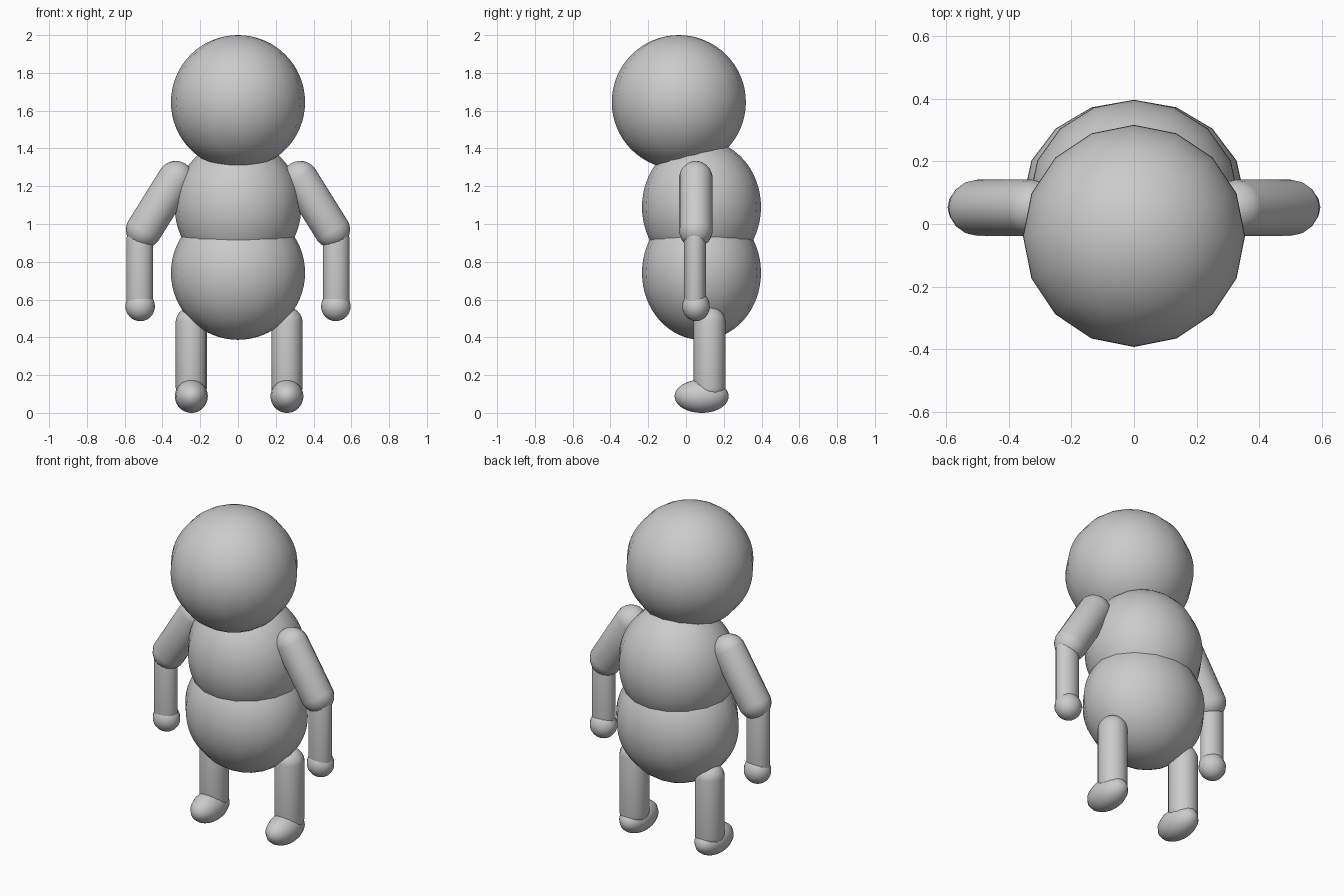
import bpy, bmesh
from mathutils import Vector, Matrix

if "Cube" in bpy.data.objects:
    bpy.data.objects.remove(bpy.data.objects["Cube"])

grey = bpy.data.materials.new("plain_grey")
grey.diffuse_color = (0.6, 0.6, 0.6, 1)
grey.use_nodes = True
grey.node_tree.nodes["Principled BSDF"].inputs["Base Color"].default_value = grey.diffuse_color


def finish(name, bm):
    """Turn a bmesh into a smooth grey object."""
    mesh = bpy.data.meshes.new(name)
    bm.to_mesh(mesh)
    bm.free()
    for p in mesh.polygons:
        p.use_smooth = True
    mesh.materials.append(grey)
    obj = bpy.data.objects.new(name, mesh)
    bpy.context.collection.objects.link(obj)


def ellipsoid(name, centre, radii):
    """16-sided ball with its poles along z."""
    bm = bmesh.new()
    bmesh.ops.create_uvsphere(bm, u_segments=16, v_segments=32, radius=1)
    bm.transform(Matrix.Translation(centre) @ Matrix.Diagonal((*radii, 1)))
    finish(name, bm)


def capsule(name, start, end, rx, ry):
    """Round-ended limb between two points in one x-z plane."""
    start, end = Vector(start), Vector(end)
    axis = end - start
    half = axis.length / 2
    z = axis.normalized()
    y = Vector((0, 1, 0))
    x = y.cross(z)
    turn = Matrix((x, y, z)).transposed().to_4x4()
    bm = bmesh.new()
    # An odd ring count leaves no equator, so the halves can be pulled apart
    bmesh.ops.create_uvsphere(bm, u_segments=16, v_segments=17, radius=1)
    for v in bm.verts:
        shift = half if v.co.z > 0 else -half
        v.co = Vector((v.co.x * rx, v.co.y * ry, v.co.z * rx + shift))
    bm.transform(Matrix.Translation((start + end) / 2) @ turn)
    finish(name, bm)


# Head and body
ellipsoid("head", (0, -0.038, 1.645), (0.355, 0.355, 0.355))
ellipsoid("chest", (0, 0.082, 1.09), (0.335, 0.315, 0.355))
ellipsoid("belly", (0, 0.082, 0.742), (0.355, 0.315, 0.355))

# Limbs on both sides
for side, s, leg_x in (("left", -1, -0.247), ("right", 1, 0.259)):
    capsule(side + "_upper_arm", (s * 0.33, 0.052, 1.238), (s * 0.497, 0.052, 0.97), 0.096, 0.09)
    capsule(side + "_forearm", (s * 0.52, 0.048, 0.92), (s * 0.52, 0.048, 0.58), 0.07, 0.058)
    ellipsoid(side + "_hand", (s * 0.518, 0.053, 0.564), (0.078, 0.073, 0.078))
    capsule(side + "_leg", (leg_x, 0.125, 0.478), (leg_x, 0.125, 0.14), 0.083, 0.085)
    ellipsoid(side + "_foot", (leg_x, 0.083, 0.088), (0.087, 0.143, 0.088))
